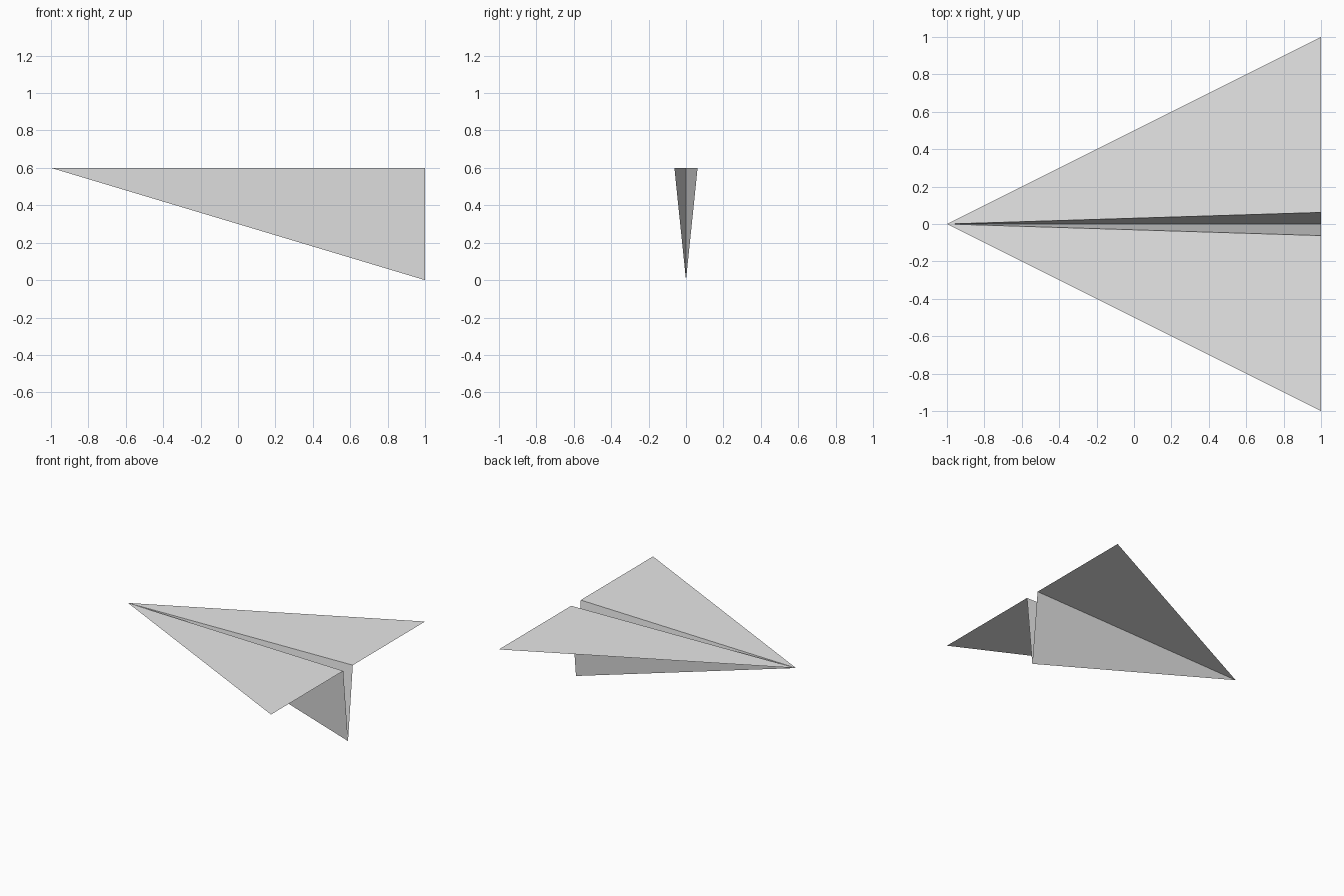
import bpy

if "Cube" in bpy.data.objects:
    bpy.data.objects.remove(bpy.data.objects["Cube"])

# single paper colour
paper = bpy.data.materials.new("light_grey_paper")
paper.diffuse_color = (0.8, 0.8, 0.8, 1.0)
paper.use_nodes = True
paper.node_tree.nodes["Principled BSDF"].inputs["Base Color"].default_value = paper.diffuse_color

NOSE = (-1.0, 0.0, 0.6)
FOLD = (1.0, 0.062, 0.6)    # rear end of the crease between wing and body
TIP = (1.0, 1.0, 0.6)
KEEL = (1.0, 0.0, 0.0)


def sheet(name, corners):
    """One flat triangular sheet of paper, mirrored across the centre line."""
    mesh = bpy.data.meshes.new(name)
    mesh.from_pydata(corners, [], [(0, 1, 2)])
    mesh.materials.append(paper)
    obj = bpy.data.objects.new(name, mesh)
    bpy.context.collection.objects.link(obj)
    mirror = obj.modifiers.new("mirror", 'MIRROR')
    mirror.use_axis = (False, True, False)
    mirror.use_clip = True
    return obj


# flat wings, and the narrow V-shaped body folded below them (open at the rear)
sheet("wings", [NOSE, FOLD, TIP])
sheet("folded_body", [NOSE, KEEL, FOLD][::-1])
